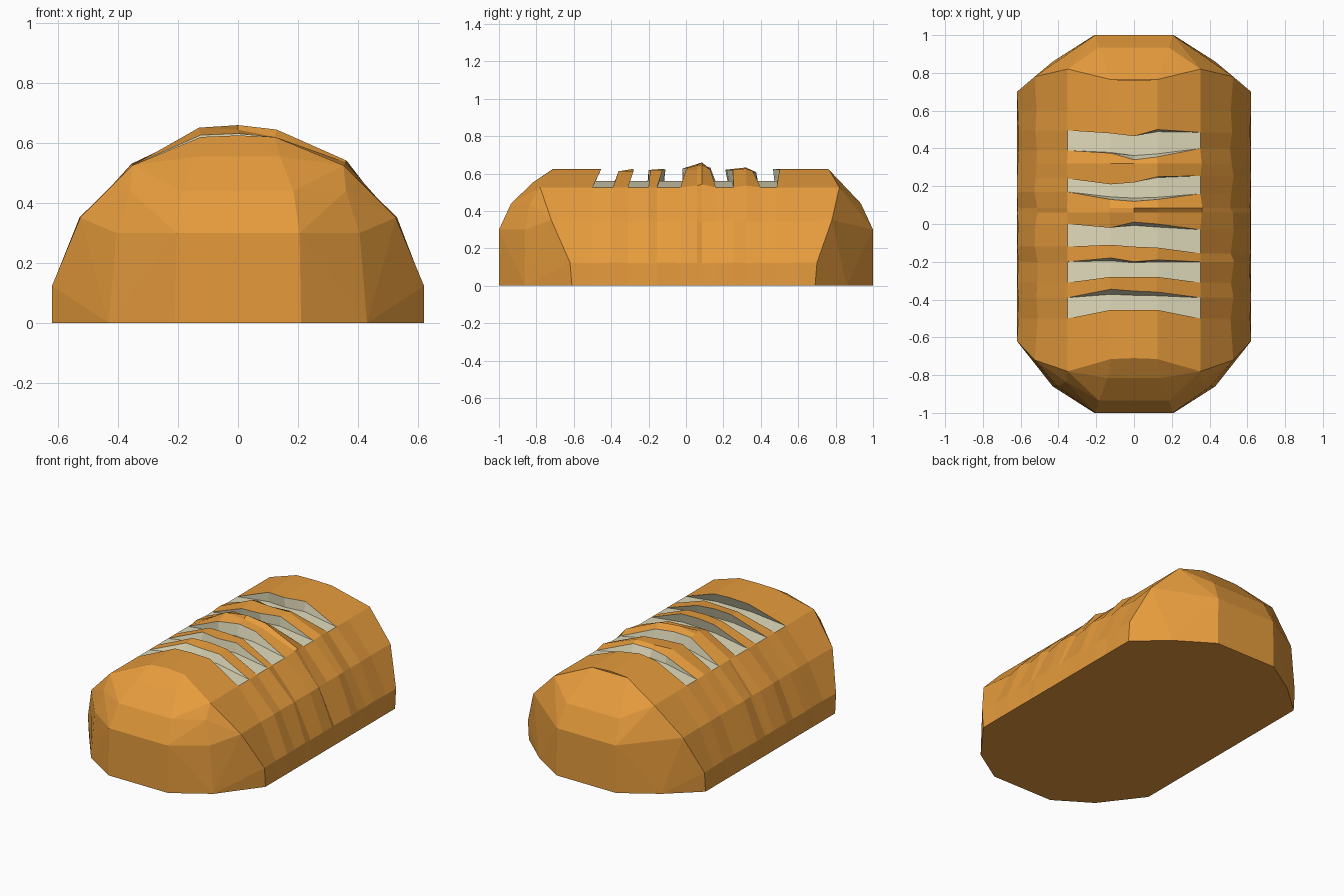
import bpy, bmesh, math, random

random.seed(4)
cube = bpy.data.objects.get("Cube")
if cube:
    bpy.data.objects.remove(cube, do_unlink=True)


def material(name, color):
    m = bpy.data.materials.new(name)
    m.use_nodes = True
    m.diffuse_color = (*color, 1)
    m.node_tree.nodes["Principled BSDF"].inputs["Base Color"].default_value = (*color, 1)
    return m


crust = material("golden crust", (0.79, 0.33, 0.046))
crumb = material("pale crumb", (0.74, 0.70, 0.49))
CRUST, CRUMB = 0, 1

# Arched cross-section, from the right ground edge over the top to the left
RADIUS = 0.632
half = [(RADIUS * math.sin(math.radians(a)), RADIUS * math.cos(math.radians(a)))
        for a in (78.75, 56.25, 33.75, 11.25)]
half = [(0.62, 0.0)] + half
arch = [(-x, z) for x, z in half] + [(0, 0.625)] + half[::-1]
COLS = len(arch)
LEFT, RIGHT = 3, 7          # columns where the slashes end

bm = bmesh.new()


def row(ys, scales):
    return [bm.verts.new((x * s, y, z * s)) for (x, z), y, s in zip(arch, ys, scales)]


def spread(ys):
    """Extend five slash values to the full width of the arch."""
    return [ys[0]] * LEFT + list(ys) + [ys[-1]] * LEFT


def bumps(top=(1, 1, 1, 1, 1)):
    """Uneven crust: gentle dents on the flanks, given heights on top."""
    def flank():
        return [1, random.uniform(0.985, 1), random.uniform(0.965, 1.01)]
    return flank() + list(top) + flank()[::-1]


def face(verts, mat):
    unique = list(dict.fromkeys(verts))
    if len(unique) > 2:
        bm.faces.new(unique).material_index = mat


def end_cap(ring, end, direction):
    """Faceted rounded end, joined to a ring of the body."""
    levels = [(0, 0.21, 0, 0.43, 0.14), (0.3, 0.205, 0, 0.405, 0.14),
              (0.44, 0.185, 0.065, 0.36, 0.165), (0.555, 0.14, 0.185, 0.14, 0.185)]
    points = {(side * x, end + direction * d, z)
              for z, xa, da, xb, db in levels
              for x, d in ((xa, da), (xb, db)) for side in (-1, 1)}
    dome = [bm.verts.new(p) for p in sorted(points)]
    bmesh.ops.convex_hull(bm, input=ring + dome)
    inner = [f for f in bm.faces if all(v in ring for v in f.verts)]
    bmesh.ops.delete(bm, geom=inner, context='FACES_ONLY')


def mirrored(values):
    return values + values[-2::-1]


flat = [1] * COLS
front_ring = row(mirrored([-0.61, -0.62, -0.72, -0.78, -0.715, -0.71]), flat)
back_ring = row(mirrored([0.69, 0.70, 0.78, 0.82, 0.765, 0.76]), flat)
end_cap(front_ring, -1, 1)
end_cap(back_ring, 1, -1)

# Slashes: lip positions of the front and back edge, right to left, and lip heights
slashes = [
    ((-0.50, -0.455, -0.455, -0.455, -0.50), (-0.39, -0.345, -0.355, -0.36, -0.39),
     (1, 1, 1, 1, 1), (1, 0.99, 0.98, 0.99, 1)),
    ((-0.31, -0.28, -0.28, -0.28, -0.31), (-0.20, -0.18, -0.20, -0.19, -0.20),
     (1, 1, 1, 0.99, 1), (1, 1, 0.99, 1, 1)),
    ((-0.12, -0.11, -0.12, -0.125, -0.155), (0.0, -0.02, 0.01, 0.0, -0.03),
     (1, 1, 1, 1, 1), (1, 1.01, 1.01, 1, 1)),
    ((0.17, 0.13, 0.12, 0.13, 0.16), (0.24, 0.21, 0.22, 0.25, 0.255),
     (1, 1.02, 1.01, 1, 1), (1, 1, 0.99, 1, 1)),
    ((0.39, 0.375, 0.34, 0.355, 0.40), (0.495, 0.48, 0.465, 0.50, 0.485),
     (1, 0.98, 0.97, 0.99, 1), (1, 1, 1, 1, 1)),
]
# Crust ridges that follow a slash, by slash number
ridges = {2: [(0.06, (1, 1.05, 1.03, 1, 1.02)), (0.085, (1.01, 1.03, 1.055, 1.04, 1.03))],
          3: [(0.32, (1.01, 1.02, 1, 1.01, 1.02))],
          4: [(0.6, (1, 1, 1, 1, 1))]}

rows, cut_after = [front_ring], {}
for i, (lip_front, lip_back, top_front, top_back) in enumerate(slashes):
    cut_after[len(rows)] = (lip_front, lip_back)
    rows.append(row(spread(lip_front), bumps(top_front)))
    rows.append(row(spread(lip_back), bumps(top_back)))
    for y, top in ridges.get(i, []):
        rows.append(row([y] * COLS, bumps(top)))
rows.append(back_ring)


def slash_floor(lip, edge):
    """Floor edge of a slash, sharing the lip corners at both tips."""
    inner = []
    for c in range(LEFT + 1, RIGHT):
        tip = edge[0] + (edge[-1] - edge[0]) * (c - LEFT) / (RIGHT - LEFT)
        y = (tip + edge[c - LEFT]) / 2 - 0.005
        inner.append(bm.verts.new((arch[c][0], y, 0.56)))
    return [lip[LEFT]] + inner + [lip[RIGHT]]


# Crust strips between the rows, with slashes left open and lined with crumb
for r in range(len(rows) - 1):
    a, b = rows[r], rows[r + 1]
    cut = cut_after.get(r)
    for c in range(COLS - 1):
        if not (cut and LEFT <= c < RIGHT):
            face((a[c], a[c + 1], b[c + 1], b[c]), CRUST)
    if cut:
        fa, fb = slash_floor(a, cut[0]), slash_floor(b, cut[1])
        for k in range(RIGHT - LEFT):
            c = LEFT + k
            face((fa[k], fa[k + 1], fb[k + 1], fb[k]), CRUMB)
            face((a[c], a[c + 1], fa[k + 1], fa[k]), CRUMB)
            face((b[c], b[c + 1], fb[k + 1], fb[k]), CRUMB)

# Flat underside
face([r[0] for r in rows] + [r[-1] for r in reversed(rows)], CRUST)

loose = [e for e in bm.edges if not e.link_faces]
bmesh.ops.delete(bm, geom=loose, context='EDGES')
bmesh.ops.recalc_face_normals(bm, faces=bm.faces[:])

mesh = bpy.data.meshes.new("bread_loaf")
bm.to_mesh(mesh)
bm.free()
mesh.materials.append(crust)
mesh.materials.append(crumb)
loaf = bpy.data.objects.new("bread_loaf", mesh)
bpy.context.collection.objects.link(loaf)
